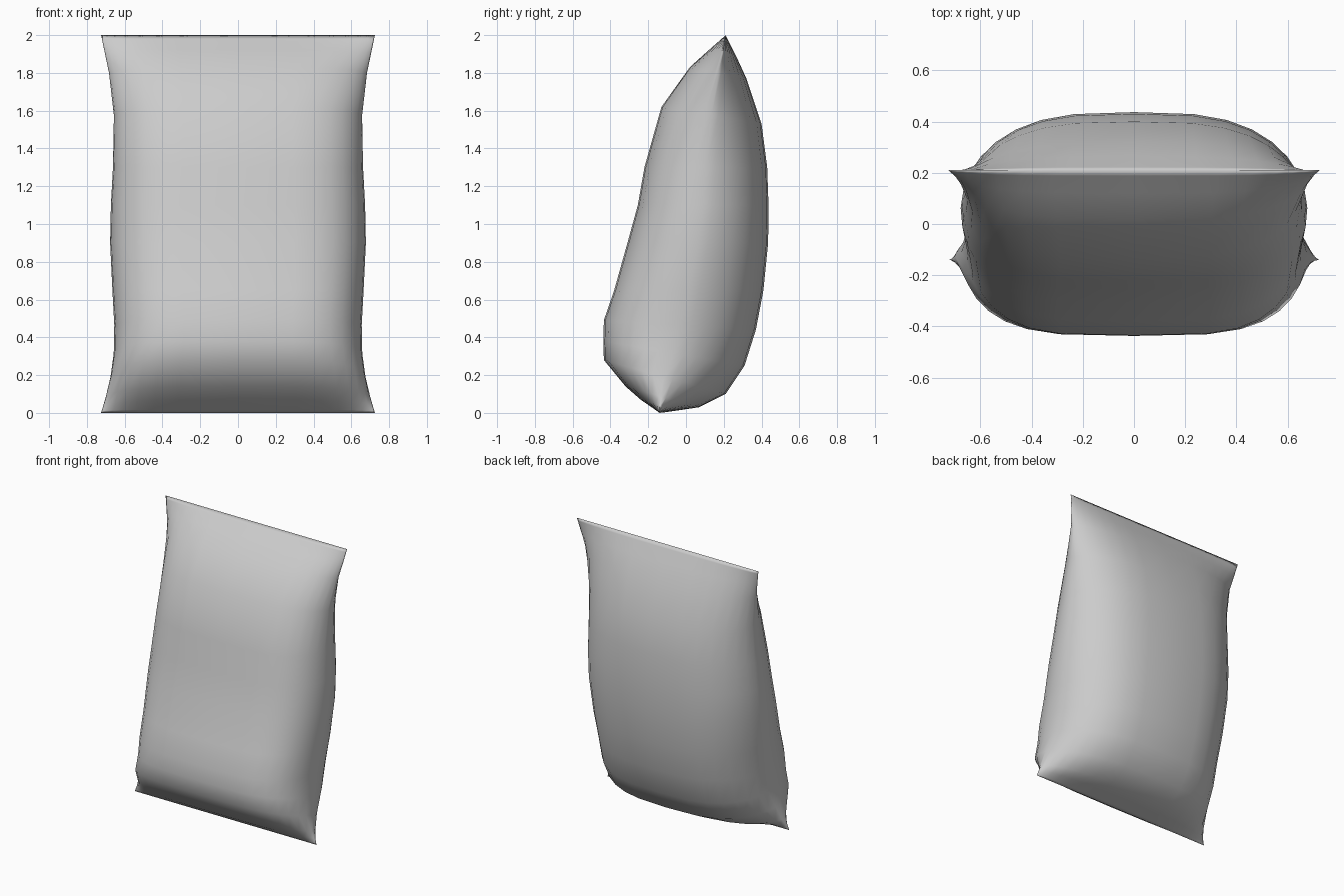
import bpy, bmesh, math

if "Cube" in bpy.data.objects:
    bpy.data.objects.remove(bpy.data.objects["Cube"])

# Each ring: front (y, z), back (y, z), half width, fullness of front and back
RINGS = [
    (-.14, .0, -.14, .0, .725, 1.2, 1.2),
    (-.165, .018, -.115, .003, .722, 1.2, 1.2),
    (-.24, .07, -.03, .015, .712, 1.3, 1.3),
    (-.32, .14, .07, .03, .70, 1.5, 1.4),
    (-.435, .28, .21, .10, .675, 2.0, 1.6),
    (-.437, .38, .31, .25, .658, 2.2, 1.7),
    (-.435, .49, .37, .44, .655, 2.2, 1.7),
    (-.38, .65, .41, .65, .665, 2.1, 1.7),
    (-.31, .90, .435, .90, .677, 2.0, 1.7),
    (-.255, 1.10, .437, 1.10, .673, 2.0, 1.7),
    (-.22, 1.30, .43, 1.30, .662, 1.9, 1.7),
    (-.13, 1.62, .40, 1.53, .657, 1.7, 1.6),
    (.02, 1.83, .32, 1.77, .683, 1.4, 1.4),
    (.12, 1.92, .265, 1.89, .705, 1.3, 1.3),
    (.188, 1.98, .222, 1.975, .72, 1.2, 1.2),
    (.21, 2.0, .21, 2.0, .725, 1.2, 1.2),
]
SIDES = 32


def power(v, n):
    return math.copysign(abs(v) ** (2 / n), v) if abs(v) > 1e-6 else 0.0


# Pillow bag: flat-fronted, wedge-sided sections lofted between two seams
bm = bmesh.new()
loops = []
for fy, fz, by, bz, w, front, back in RINGS:
    loop = []
    for k in range(SIDES):
        a = 2 * math.pi * k / SIDES
        s = math.sin(a)
        flat, full = (4.0, front) if s < 0 else (3.1, back)
        u = (power(s, full) + 1) / 2
        loop.append(bm.verts.new((w * power(math.cos(a), flat),
                                  fy + (by - fy) * u, fz + (bz - fz) * u)))
    loops.append(loop)
# Seam ends: front and back share the same points
for loop in (loops[0], loops[-1]):
    for k in range(1, SIDES // 2):
        loop[SIDES - k].co = loop[k].co
for lo, hi in zip(loops, loops[1:]):
    for k in range(SIDES):
        j = (k + 1) % SIDES
        bm.faces.new((lo[k], lo[j], hi[j], hi[k]))

# Close the top and bottom seams
bmesh.ops.remove_doubles(bm, verts=bm.verts, dist=0.0005)
bmesh.ops.recalc_face_normals(bm, faces=bm.faces)
for f in bm.faces:
    f.smooth = True
mesh = bpy.data.meshes.new("pillow_bag")
bm.to_mesh(mesh)
bm.free()
bag = bpy.data.objects.new("pillow_bag", mesh)
bpy.context.collection.objects.link(bag)
